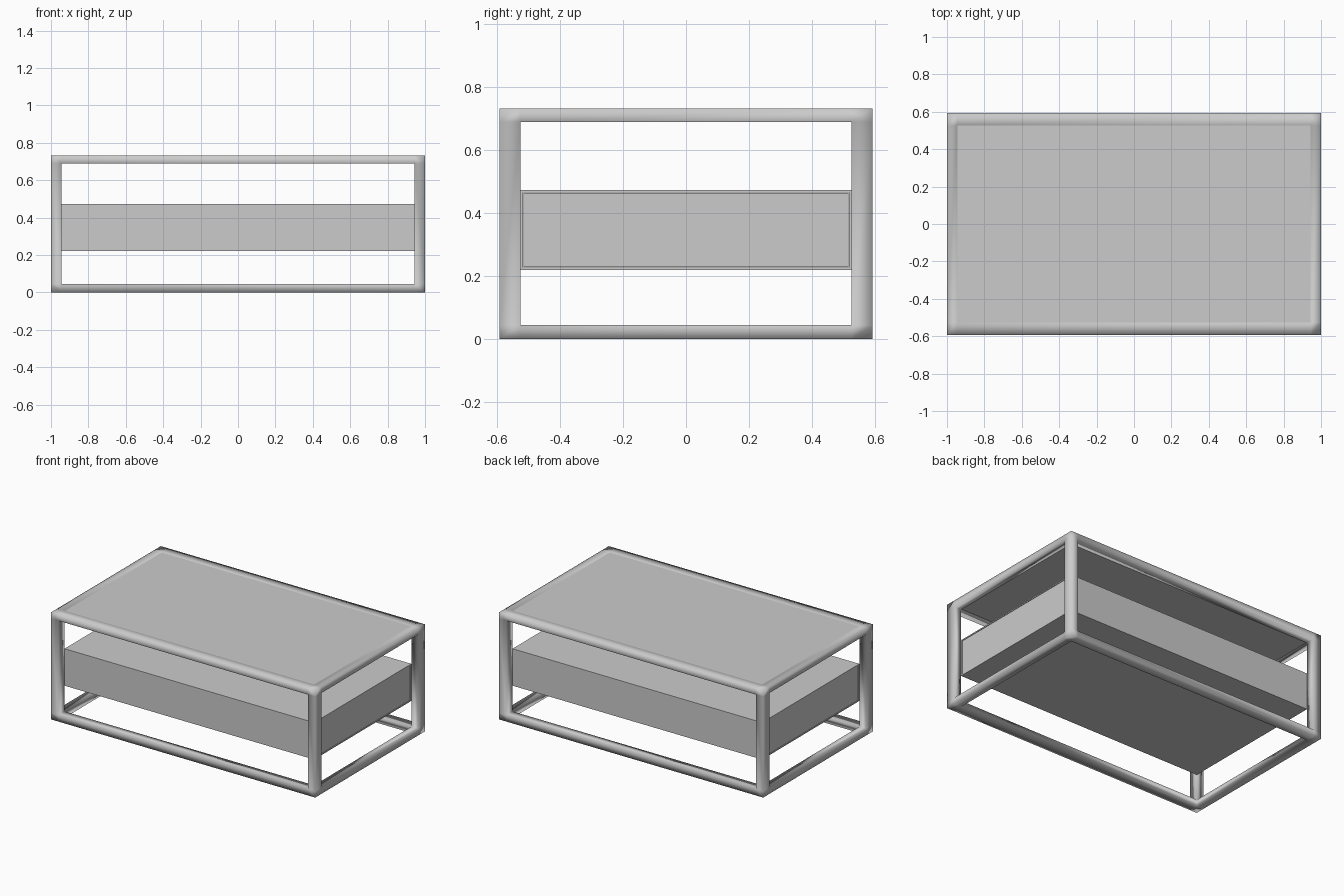
import bpy, bmesh
from itertools import product

if "Cube" in bpy.data.objects:
    bpy.data.objects.remove(bpy.data.objects["Cube"])

W, D, H = 1.0, 0.593, 0.733      # half width, half depth, height
IW, ID = 0.945, 0.526            # half size of the opening inside the frame
Z0, Z1 = 0.044, 0.69             # bottom rail top, top rail underside


def cell_mesh(name, xs, ys, zs, filled):
    """Skin of the filled cells of a 3D grid, with shared corner points."""
    bm = bmesh.new()
    axes = (xs, ys, zs)
    verts = {}

    def vert(i):
        if i not in verts:
            verts[i] = bm.verts.new([axes[a][i[a]] for a in range(3)])
        return verts[i]

    size = [len(a) - 1 for a in axes]
    cells = {c for c in product(*map(range, size)) if filled(*c)}
    for c in cells:
        for a, s in product(range(3), (0, 1)):
            n = list(c)
            n[a] += 2 * s - 1
            if tuple(n) in cells:
                continue
            b, d = (a + 1) % 3, (a + 2) % 3
            quad = []
            for u, v in ((0, 0), (1, 0), (1, 1), (0, 1)):
                i = list(c)
                i[a] += s
                i[b] += u
                i[d] += v
                quad.append(vert(tuple(i)))
            bm.faces.new(quad if s else quad[::-1])
    me = bpy.data.meshes.new(name)
    bm.to_mesh(me)
    bm.free()
    ob = bpy.data.objects.new(name, me)
    bpy.context.collection.objects.link(ob)
    return ob


def box(name, hx, hy, z0, z1):
    return cell_mesh(name, (-hx, hx), (-hy, hy), (z0, z1), lambda *c: True)


# Open frame: twelve bars along the edges of the block, softly shaded
frame = cell_mesh("frame", (-W, -IW, IW, W), (-D, -ID, ID, D), (0, Z0, Z1, H),
                  lambda *c: c.count(1) <= 1)
frame.data.shade_smooth()

# Table top panel let into the upper rails
box("top_panel", IW, ID, Z1 + 0.004, H - 0.003)

# Hanging drawer case: a sleeve open at both ends
T = 0.008
BZ0, BZ1 = 0.22, 0.473
cell_mesh("drawer_case", (-IW, IW), (-ID, -ID + T, ID - T, ID),
          (BZ0, BZ0 + T, BZ1 - T, BZ1), lambda x, y, z: (y, z) != (1, 1))

# Drawer filling the sleeve, its fronts set slightly back
box("drawer", IW - 0.003, ID - T - 0.001, BZ0 + T + 0.001, BZ1 - T - 0.001)
